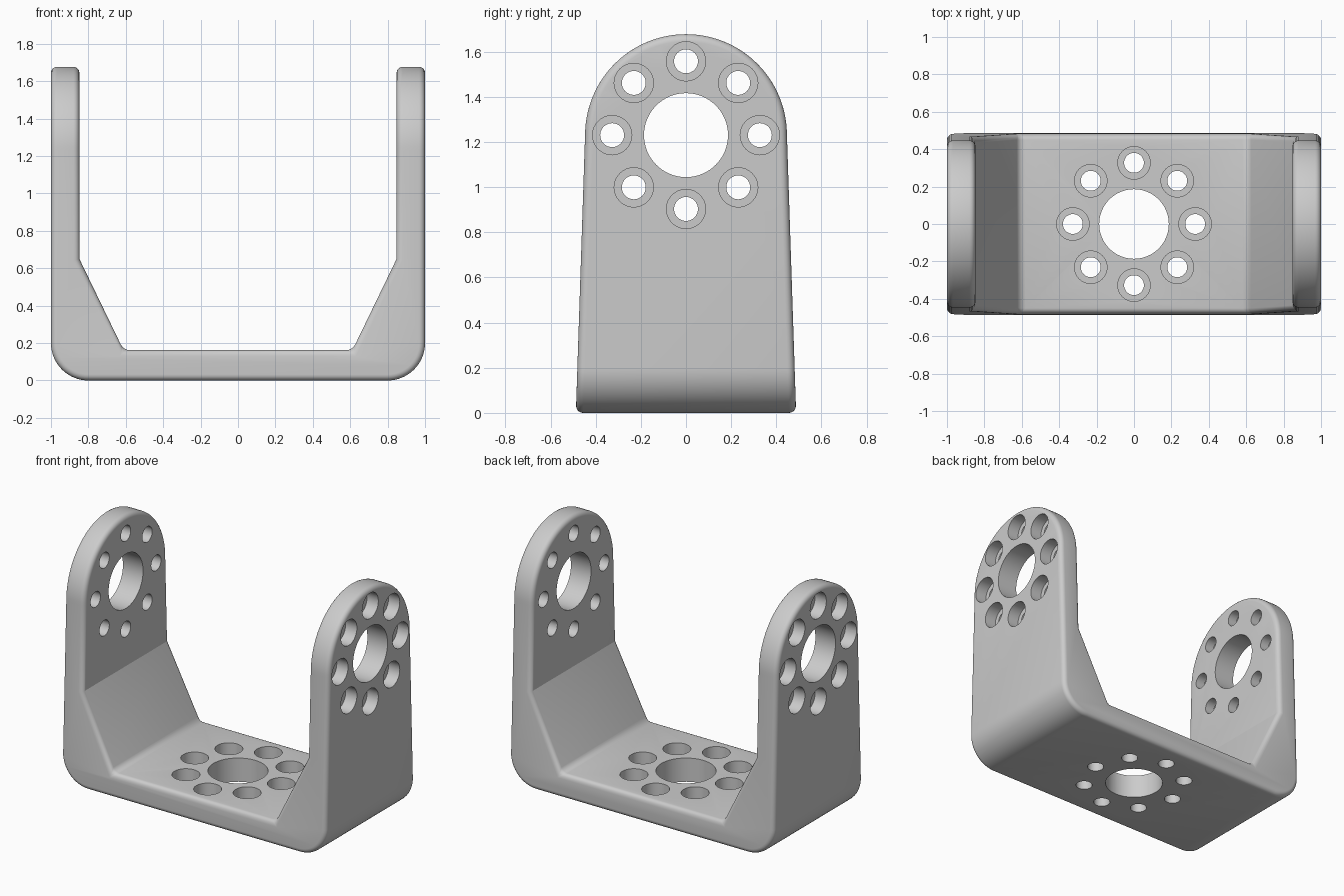
import bpy
import bmesh
from math import sin, cos, pi, radians
from mathutils import Matrix, Vector

cube = bpy.data.objects.get("Cube")
if cube:
    bpy.data.objects.remove(cube, do_unlink=True)

HEIGHT_C, ARM_R, FOOT_R = 1.23, 0.447, 0.488   # arm hole height, arm tip radius, half depth at base
ARM_IN, FLOOR, CORNER = 0.848, 0.162, 0.2

metal = bpy.data.materials.new("light_grey_metal")
metal.use_nodes = True
grey = (0.6, 0.6, 0.6, 1)
metal.diffuse_color = grey
metal.node_tree.nodes["Principled BSDF"].inputs["Base Color"].default_value = grey


def arc(cx, cy, r, start, end, n):
    return [(cx + r * cos(radians(start + (end - start) * i / n)),
             cy + r * sin(radians(start + (end - start) * i / n))) for i in range(n + 1)]


def make_object(name, bm):
    bmesh.ops.recalc_face_normals(bm, faces=bm.faces)
    mesh = bpy.data.meshes.new(name)
    bm.to_mesh(mesh)
    bm.free()
    obj = bpy.data.objects.new(name, mesh)
    bpy.context.collection.objects.link(obj)
    mesh.materials.append(metal)
    return obj


def prism(name, points, direction):
    """Extrude a closed outline of 3D points symmetrically along direction."""
    bm = bmesh.new()
    d = Vector(direction)
    face = bm.faces.new([bm.verts.new(Vector(p) - d) for p in points])
    out = bmesh.ops.extrude_face_region(bm, geom=[face])
    moved = [v for v in out["geom"] if isinstance(v, bmesh.types.BMVert)]
    bmesh.ops.translate(bm, verts=moved, vec=d * 2)
    return make_object(name, bm)


def lathe(bm, profile, matrix, n):
    """Closed solid of revolution about local z; profile is (radius, z)."""
    rings = [[bm.verts.new(matrix @ Vector((r * cos(2 * pi * i / n), r * sin(2 * pi * i / n), z)))
              for i in range(n)] for r, z in profile]
    for a, b in zip(rings, rings[1:]):
        for i in range(n):
            j = (i + 1) % n
            bm.faces.new((a[i], a[j], b[j], b[i]))
    bm.faces.new(rings[0][::-1])
    bm.faces.new(rings[-1])


def hole_pattern(bm, matrix):
    """Central bore and ring of eight counterbored holes, opening along local +z."""
    lathe(bm, [(0.186, -0.25), (0.186, 0.1)], matrix, 64)
    for k in range(8):
        a = k * pi / 4
        place = matrix @ Matrix.Translation((0.327 * cos(a), 0.327 * sin(a), 0))
        lathe(bm, [(0.053, -0.25), (0.053, -0.085), (0.087, -0.085), (0.087, 0.1)], place, 32)


# U-shaped front outline, right half mirrored to the left
half = [(0.612, FLOOR), (ARM_IN, 0.65), (ARM_IN, 1.8), (1, 1.8)]
half += arc(1 - CORNER, CORNER, CORNER, 0, -90, 16)
outline = half + [(-x, z) for x, z in reversed(half)]
bracket = prism("bracket", [(x, 0, z) for x, z in outline], (0, 0.7, 0))

# Tapered, round-topped side outline
side = [(FOOT_R, -0.001 * FOOT_R - 0.1)] + arc(0, HEIGHT_C, ARM_R, 0, 180, 64)
side[0] = (FOOT_R + 0.003, -0.1)
side.append((-side[0][0], -0.1))
envelope = prism("side_envelope", [(0, y, z) for y, z in side], (1.2, 0, 0))

# Hole patterns in both arms (from outside) and in the base (from above)
bm = bmesh.new()
hole_pattern(bm, Matrix.Translation((0, 0, FLOOR)))
for s in (1, -1):
    hole_pattern(bm, Matrix.Translation((s, 0, HEIGHT_C)) @ Matrix.Rotation(s * pi / 2, 4, 'Y'))
holes = make_object("hole_cutter", bm)


def add_boolean(operation, cutter):
    mod = bracket.modifiers.new(operation, 'BOOLEAN')
    mod.operation, mod.object, mod.solver = operation, cutter, 'EXACT'
    cutter.hide_render = True


add_boolean('INTERSECT', envelope)
bevel = bracket.modifiers.new("rounded_edges", 'BEVEL')
bevel.width, bevel.segments = 0.032, 5
bevel.limit_method, bevel.angle_limit = 'ANGLE', radians(35)
bevel.use_clamp_overlap = False
add_boolean('DIFFERENCE', holes)

# Bake the shape and drop the helpers
bpy.ops.object.select_all(action='DESELECT')
bracket.select_set(True)
bpy.context.view_layer.objects.active = bracket
for mod in list(bracket.modifiers):
    bpy.ops.object.modifier_apply(modifier=mod.name)
for helper in (envelope, holes):
    bpy.data.objects.remove(helper, do_unlink=True)
bpy.ops.object.shade_smooth_by_angle(angle=radians(24))
